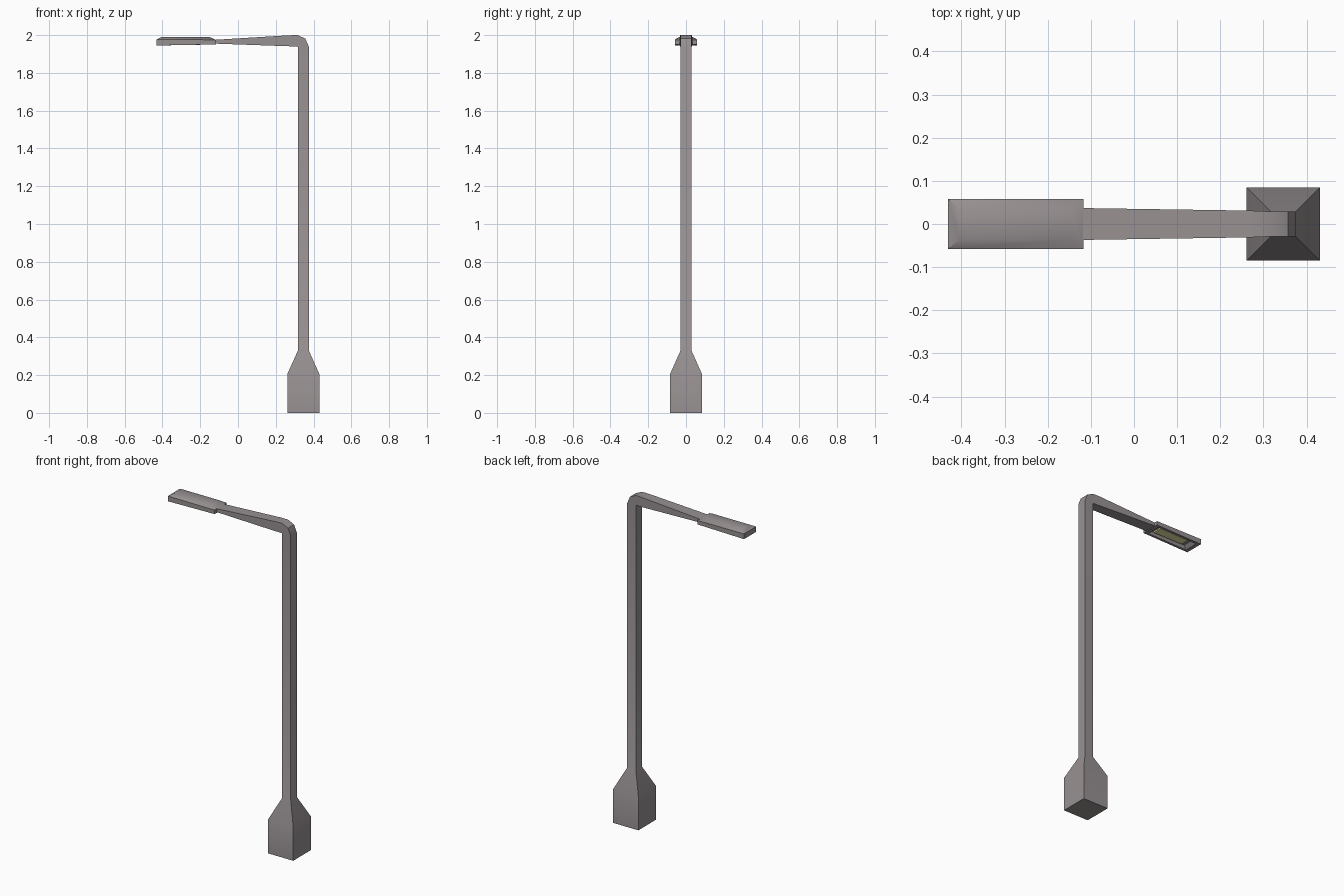
import bpy, bmesh

if "Cube" in bpy.data.objects:
    bpy.data.objects.remove(bpy.data.objects["Cube"])


def loft(name, rings, cap_start=True, cap_end=True):
    """Skin a list of four-corner rings into one mesh."""
    bm = bmesh.new()
    loops = [[bm.verts.new(p) for p in ring] for ring in rings]
    for a, b in zip(loops, loops[1:]):
        for i in range(4):
            j = (i + 1) % 4
            bm.faces.new((a[i], a[j], b[j], b[i]))
    if cap_start:
        bm.faces.new(loops[0][::-1])
    if cap_end:
        bm.faces.new(loops[-1])
    bmesh.ops.recalc_face_normals(bm, faces=bm.faces)
    mesh = bpy.data.meshes.new(name)
    bm.to_mesh(mesh)
    bm.free()
    obj = bpy.data.objects.new(name, mesh)
    bpy.context.collection.objects.link(obj)
    return obj


def section(inner, outer, hy):
    """Ring across the post or arm, from inner (x, z) to outer (x, z)."""
    (xi, zi), (xo, zo) = inner, outer
    return [(xi, -hy, zi), (xo, -hy, zo), (xo, hy, zo), (xi, hy, zi)]


def plate(x0, x1, hy, z0, z1):
    """Ring seen from above, with separate heights at its two ends."""
    return [(x0, -hy, z0), (x1, -hy, z1), (x1, hy, z1), (x0, hy, z0)]


# Flared base, post, bent elbow and tapering arm in one sweep
post = loft("post_and_arm", [
    section((0.261, 0.0), (0.431, 0.0), 0.085),
    section((0.261, 0.205), (0.431, 0.205), 0.085),
    section((0.317, 0.33), (0.375, 0.33), 0.029),
    section((0.317, 1.938), (0.375, 1.938), 0.029),
    section((0.315, 1.939), (0.357, 1.981), 0.029),
    section((0.312, 1.940), (0.316, 2.0), 0.029),
    section((0.27, 1.941), (0.27, 1.999), 0.031),
    section((-0.125, 1.955), (-0.125, 1.975), 0.037),
])

# Lamp housing with sloped top and hollow underside
housing = loft("lamp_housing", [
    plate(-0.39, -0.15, 0.036, 1.966, 1.966),
    plate(-0.41, -0.14, 0.044, 1.946, 1.950),
    plate(-0.431, -0.117, 0.058, 1.945, 1.951),
    plate(-0.431, -0.117, 0.058, 1.977, 1.975),
    plate(-0.405, -0.15, 0.036, 1.990, 1.990),
])

# Glowing panel set into the housing
panel = loft("light_panel", [
    plate(-0.365, -0.165, 0.028, 1.958, 1.958),
    plate(-0.365, -0.165, 0.028, 1.968, 1.968),
])
glow = bpy.data.materials.new("warm_light")
glow.diffuse_color = (0.85, 0.8, 0.4, 1)
glow.use_nodes = True
glow.node_tree.nodes["Principled BSDF"].inputs["Base Color"].default_value = glow.diffuse_color
panel.data.materials.append(glow)

# Warm grey metal
metal = bpy.data.materials.new("grey_metal")
metal.diffuse_color = (0.31, 0.28, 0.285, 1)
metal.use_nodes = True
metal.node_tree.nodes["Principled BSDF"].inputs["Base Color"].default_value = metal.diffuse_color
for obj in (post, housing):
    obj.data.materials.append(metal)
    bpy.context.view_layer.objects.active = obj
    obj.select_set(True)
bpy.ops.object.shade_smooth_by_angle(angle=0.7)
